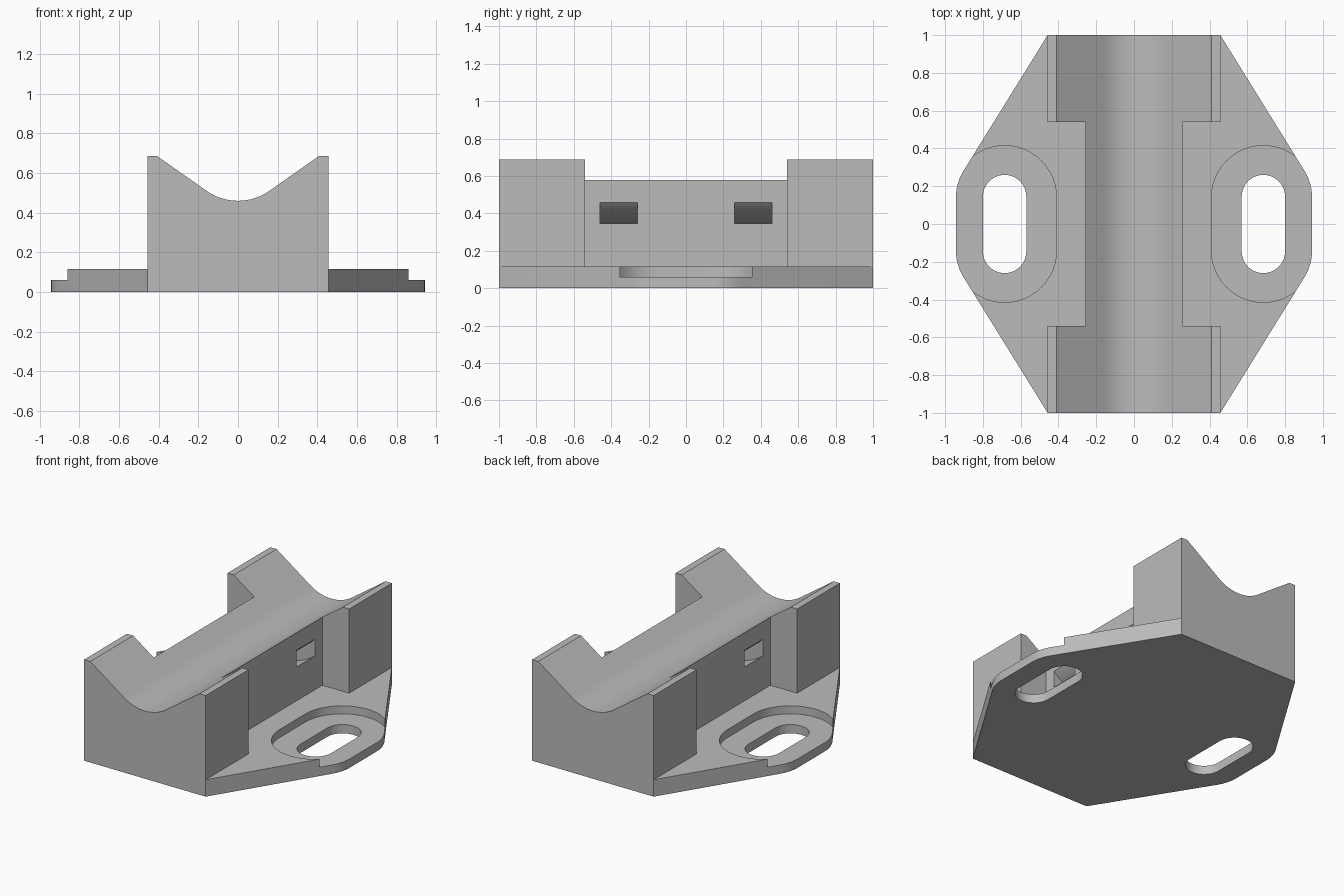
import bpy, bmesh, math
from mathutils import Vector

if "Cube" in bpy.data.objects:
    bpy.data.objects.remove(bpy.data.objects["Cube"])

grey = bpy.data.materials.new("light grey")
grey.diffuse_color = (0.5, 0.5, 0.5, 1)
grey.use_nodes = True
grey.node_tree.nodes["Principled BSDF"].inputs["Base Color"].default_value = grey.diffuse_color


def prism(name, outline, a, b, axis="z"):
    """Extrude a 2D outline from a to b, along z (xy outline) or y (xz outline)."""
    def place(p, d):
        return (p[0], p[1], d) if axis == "z" else (p[0], d, p[1])
    bm = bmesh.new()
    face = bm.faces.new([bm.verts.new(place(p, a)) for p in outline])
    ext = bmesh.ops.extrude_face_region(bm, geom=[face])
    shift = Vector(place((0, 0), b - a))
    bmesh.ops.translate(bm, vec=shift, verts=[v for v in ext["geom"] if isinstance(v, bmesh.types.BMVert)])
    bmesh.ops.recalc_face_normals(bm, faces=bm.faces)
    mesh = bpy.data.meshes.new(name)
    bm.to_mesh(mesh)
    bm.free()
    mesh.materials.append(grey)
    obj = bpy.data.objects.new(name, mesh)
    bpy.context.collection.objects.link(obj)
    return obj


def arc(cx, cy, r, start, end, n=16):
    """Points on an arc, angles in degrees."""
    steps = [math.radians(start + (end - start) * i / n) for i in range(n + 1)]
    return [(cx + r * math.cos(t), cy + r * math.sin(t)) for t in steps]


def stadium(cx, half, r):
    return arc(cx, half, r, 0, 180, 24) + arc(cx, -half, r, 180, 360, 24)


def combine(target, tool, operation):
    mod = target.modifiers.new("combine", "BOOLEAN")
    mod.operation, mod.object, mod.solver = operation, tool, "EXACT"
    bpy.context.view_layer.objects.active = target
    bpy.ops.object.modifier_apply(modifier=mod.name)
    bpy.data.objects.remove(tool)


# Base plate: tapered hexagon with rounded side corners
SX, SY = 0.685, 0.145
quarter = arc(SX, SY, 0.257, 0, 32, 8) + [(0.457, 1.0)]
right = [(x, -y) for x, y in reversed(quarter)] + quarter
outline = right + [(-x, -y) for x, y in right]
bracket = prism("cradle_bracket", outline, 0, 0.115)

# Cradle block: rounded V trough profile
trough = arc(0, 0.735, 0.275, 270 - 35.8, 270 + 35.8, 24)
profile = [(-0.457, 0), (-0.457, 0.687), (-0.41, 0.687)] + trough
profile += [(0.41, 0.687), (0.457, 0.687), (0.457, 0)]
block = prism("cradle_block", profile, -1, 1, "y")

# Side pockets that narrow the middle of the block
for s in (-1, 1):
    pocket = [(s * 0.256, -0.54), (s * 0.6, -0.54), (s * 0.6, 0.54), (s * 0.256, 0.54)]
    combine(block, prism("pocket_cutter", pocket, 0.115, 1), "DIFFERENCE")

# Curved strap tunnels under the trough
tunnel = arc(0, 0.687, 0.427, 215, 325, 32) + arc(0, 0.687, 0.343, 325, 215, 32)
for y in (-0.46, 0.26):
    combine(block, prism("tunnel_cutter", tunnel, y, y + 0.2, "y"), "DIFFERENCE")

combine(bracket, block, "UNION")

# Screw slots with wide recesses
for s in (-1, 1):
    combine(bracket, prism("recess_cutter", stadium(s * SX, SY - 0.005, 0.275), 0.06, 0.3), "DIFFERENCE")
    combine(bracket, prism("slot_cutter", stadium(s * SX, SY, 0.115), -0.1, 0.3), "DIFFERENCE")

bpy.ops.object.select_all(action="DESELECT")
bracket.select_set(True)
bpy.context.view_layer.objects.active = bracket
bpy.ops.object.shade_smooth_by_angle(angle=math.radians(25))
